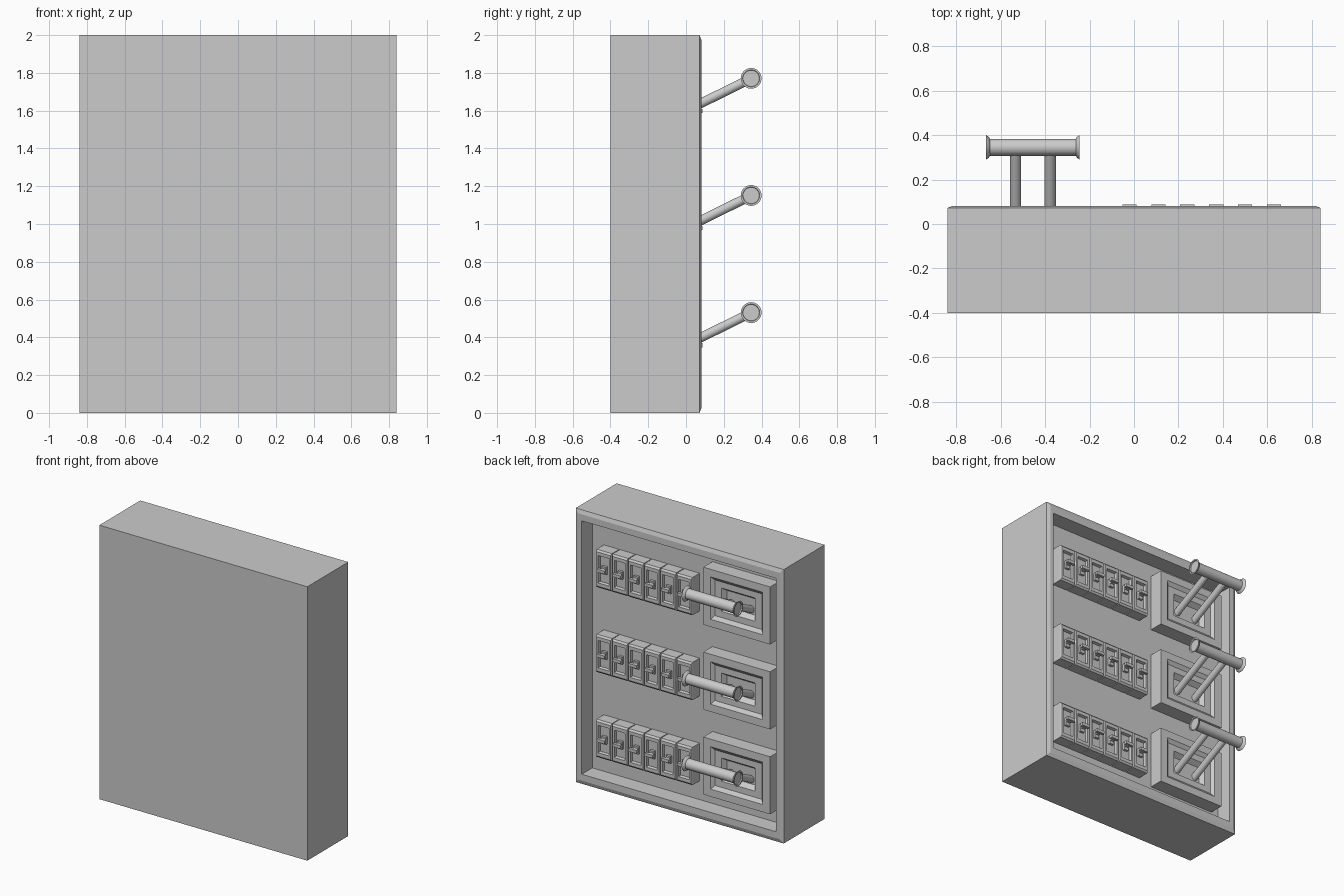
import bpy, bmesh, math
from mathutils import Vector, Matrix

if "Cube" in bpy.data.objects:
    bpy.data.objects.remove(bpy.data.objects["Cube"])

ROWS = (1.63, 1.01, 0.39)      # centre heights of the three rows
PANEL_Y = -0.04                # recessed mounting panel
LEVER_X = -0.455


def finish(bm, name, smooth=False):
    bmesh.ops.recalc_face_normals(bm, faces=bm.faces)
    me = bpy.data.meshes.new(name)
    bm.to_mesh(me)
    bm.free()
    ob = bpy.data.objects.new(name, me)
    bpy.context.collection.objects.link(ob)
    if smooth:
        bpy.ops.object.select_all(action='DESELECT')
        ob.select_set(True)
        bpy.context.view_layer.objects.active = ob
        bpy.ops.object.shade_smooth_by_angle(angle=math.radians(35))
    return ob


def add_box(bm, cx, cz, hx, hz, y0, y1):
    """Add a box and return its +y face."""
    m = Matrix.Translation((cx, (y0 + y1) / 2, cz)) @ Matrix.Diagonal((2 * hx, y1 - y0, 2 * hz, 1))
    verts = bmesh.ops.create_cube(bm, size=1, matrix=m)['verts']
    faces = {f for v in verts for f in v.link_faces}
    return max(faces, key=lambda f: f.calc_center_median().y)


def step(bm, face, cx, cz, hx, hz, y):
    """Inset a +y face to a rectangle of given half sizes at depth y."""
    bmesh.ops.inset_region(bm, faces=[face], thickness=0.003, use_even_offset=True)
    for v in face.verts:
        v.co = (cx + math.copysign(hx, v.co.x - cx), y, cz + math.copysign(hz, v.co.z - cz))


def stepped_box(name, cx, cz, hx, hz, y0, y1, steps):
    bm = bmesh.new()
    face = add_box(bm, cx, cz, hx, hz, y0, y1)
    for sx, sz, y in steps:
        step(bm, face, cx, cz, sx, sz, y)
    return finish(bm, name)


def lathe_x(name, profile, centre, segs=32):
    """Revolve (x, radius) points around an x-parallel axis."""
    bm = bmesh.new()
    vs = [bm.verts.new((x, r, 0)) for x, r in profile]
    es = [bm.edges.new(p) for p in zip(vs, vs[1:])]
    bmesh.ops.spin(bm, geom=vs + es, cent=(0, 0, 0), axis=(1, 0, 0),
                   angle=2 * math.pi, steps=segs)
    bmesh.ops.remove_doubles(bm, verts=bm.verts, dist=1e-5)
    bmesh.ops.translate(bm, vec=centre, verts=bm.verts)
    return finish(bm, name, True)


def rod(name, a, b, r):
    a, b = Vector(a), Vector(b)
    d = b - a
    m = Matrix.Translation((a + b) / 2) @ d.to_track_quat('Z', 'Y').to_matrix().to_4x4()
    bm = bmesh.new()
    bmesh.ops.create_cone(bm, cap_ends=True, segments=24, radius1=r, radius2=r,
                          depth=d.length, matrix=m)
    return finish(bm, name, True)


# cabinet with chamfered rim and deep recess
stepped_box("cabinet", 0, 1, 0.84, 1.0, -0.4, 0.072,
            [(0.815, 0.972, 0.082), (0.785, 0.925, 0.082), (0.785, 0.925, PANEL_Y)])

# half profile of the grip with flanged, dished end
half = [(0.193, 0.038), (0.198, 0.047), (0.21, 0.055), (0.21, 0.045), (0.202, 0.043), (0.202, 0)]
grip_profile = [(-x, r) for x, r in reversed(half)] + half

for i, z in enumerate(ROWS, 1):
    # lever plate: sunken face with a sloped socket
    stepped_box(f"lever_plate_{i}", LEVER_X, z, 0.27, 0.21, PANEL_Y, 0.065,
                [(0.21, 0.155, 0.065), (0.19, 0.13, 0.045),
                 (0.135, 0.085, 0.045), (0.115, 0.06, 0.01)])
    # lever arms and grip
    for side in (-1, 1):
        x = LEVER_X + side * 0.078
        rod(f"lever_arm_{i}", (x, 0.0, z - 0.03), (x, 0.345, z + 0.14), 0.025)
    lathe_x(f"lever_grip_{i}", grip_profile, (LEVER_X, 0.345, z + 0.141))

    # bank of six breakers with toggles
    bz = z - 0.04
    for k in range(6):
        bx = -0.02 + 0.13 * k
        stepped_box(f"breaker_{i}_{k + 1}", bx, bz, 0.062, 0.138, PANEL_Y, 0.042,
                    [(0.058, 0.125, 0.052), (0.043, 0.1, 0.052), (0.04, 0.095, 0.032)])
        bm = bmesh.new()
        add_box(bm, bx, bz, 0.018, 0.028, 0.03, 0.05)
        add_box(bm, bx, bz + 0.005, 0.014, 0.01, 0.045, 0.075)
        add_box(bm, bx, bz + 0.008, 0.032, 0.011, 0.066, 0.088)
        finish(bm, f"toggle_{i}_{k + 1}")
